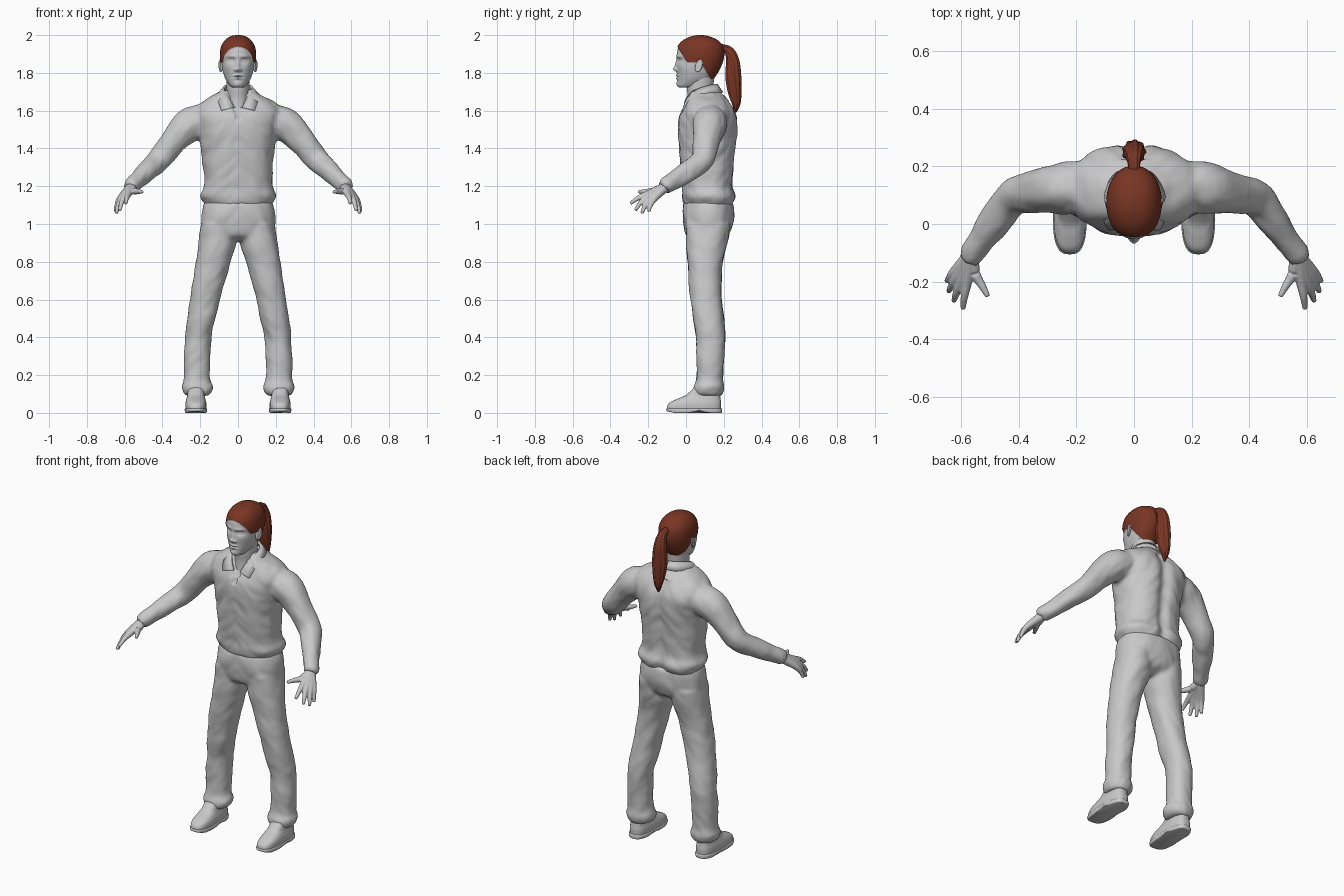
import bpy, bmesh, math
from mathutils import Vector, noise

cube = bpy.data.objects.get("Cube")
if cube:
    bpy.data.objects.remove(cube)


def material(name, rgb):
    m = bpy.data.materials.new(name)
    m.use_nodes = True
    m.diffuse_color = (*rgb, 1)
    node = m.node_tree.nodes["Principled BSDF"]
    node.inputs["Base Color"].default_value = (*rgb, 1)
    node.inputs["Roughness"].default_value = .7
    return m


GREY = material("plain grey", (.58, .58, .58))
HAIR = material("auburn hair", (.19, .036, .017))


def spline(keys, steps):
    """Smooth curve through rows of numbers."""
    rows = [keys[0], *keys, keys[-1]]
    out = []
    for i in range(len(keys) - 1):
        for s in range(steps):
            t = s / steps
            out.append([b + t * (c - a + t * (2*a - 5*b + 4*c - d + t * (3*b - a - 3*c + d))) / 2
                        for a, b, c, d in zip(*rows[i:i + 4])])
    return out + [list(keys[-1])]


def skin(bm, rings):
    """Bridge rings of points and cap both ends."""
    loops = [[bm.verts.new(p) for p in ring] for ring in rings]
    n = len(loops[0])
    for a, b in zip(loops, loops[1:]):
        for i in range(n):
            j = (i + 1) % n
            bm.faces.new((a[i], a[j], b[j], b[i]))
    bm.faces.new(loops[0][::-1])
    bm.faces.new(loops[-1])


def stack(bm, keys, steps=6, segs=48, power=2.0, x=0):
    """Level sections: height, half width, front y, back y, x shift."""
    rings = []
    for z, rx, front, back, *shift in spline(keys, steps):
        cx = x + (shift[0] if shift else 0)
        ring = []
        for i in range(segs):
            a = math.tau * i / segs
            c, s = math.cos(a), math.sin(a)
            px = math.copysign(abs(c) ** (2 / power), c) * rx
            py = math.copysign(abs(s) ** (2 / power), s) * (back - front) / 2
            ring.append((cx + px, (front + back) / 2 + py, z))
        rings.append(ring)
    skin(bm, rings)


def tube(bm, keys, steps=6, segs=20, ridge=0):
    """Round sections along a path: x, y, z, radius."""
    path = spline(keys, steps)
    pts = [Vector(p[:3]) for p in path]
    rings = []
    for i, p in enumerate(pts):
        d = (pts[min(i + 1, len(pts) - 1)] - pts[max(i - 1, 0)]).normalized()
        side = Vector((1, 0, 0)) if abs(d.x) < .3 else Vector((0, 1, 0))
        u = d.cross(side).normalized()
        v = d.cross(u)
        ring = []
        for k in range(segs):
            a = math.tau * k / segs
            r = path[i][3] * (1 + ridge * math.sin(9 * a + i * .1))
            ring.append(p + (u * math.cos(a) + v * math.sin(a)) * r)
        rings.append(ring)
    skin(bm, rings)


def finish(bm, name, mats=(GREY,), voxel=0, smooth=4, folds=0, mirror=False):
    """Make the object, blend its volumes, then add soft cloth folds."""
    bmesh.ops.recalc_face_normals(bm, faces=bm.faces)
    me = bpy.data.meshes.new(name)
    for m in mats:
        me.materials.append(m)
    bm.to_mesh(me)
    bm.free()
    ob = bpy.data.objects.new(name, me)
    bpy.context.collection.objects.link(ob)
    if mirror:
        ob.modifiers.new("Mirror", "MIRROR").use_mirror_merge = False
    if voxel:
        rm = ob.modifiers.new("Blend", "REMESH")
        rm.mode, rm.voxel_size = "VOXEL", voxel
        sm = ob.modifiers.new("Soften", "SMOOTH")
        sm.iterations, sm.factor = smooth, .5
        bpy.context.view_layer.update()
        dg = bpy.context.evaluated_depsgraph_get()
        ob.data = bpy.data.meshes.new_from_object(ob.evaluated_get(dg))
        ob.data.name = name
        ob.modifiers.clear()
        if not ob.data.materials:
            ob.data.materials.append(mats[0])
    if folds:
        normals = [v.normal.copy() for v in ob.data.vertices]
        for v, n in zip(ob.data.vertices, normals):
            q = Vector((v.co.x * 9, v.co.y * 9, v.co.z * 11 + abs(v.co.x) * 10))
            v.co += n * folds * (noise.noise(q) + .5 * noise.noise(q * 2.1))
    ob.data.polygons.foreach_set("use_smooth", [True] * len(ob.data.polygons))
    return ob


# Shirt: torso and both sleeves blended together
bm = bmesh.new()
stack(bm, [(1.09, .17, .01, .24), (1.11, .18, -.01, .255), (1.15, .2, -.02, .265),
           (1.2, .182, -.02, .25), (1.3, .185, -.03, .255), (1.4, .195, -.038, .265),
           (1.5, .205, -.043, .275), (1.57, .225, -.033, .27), (1.62, .22, -.012, .245),
           (1.66, .17, .003, .215), (1.69, .11, .015, .185), (1.71, .07, .02, .16)], power=2.4)
for side in (1, -1):
    tube(bm, [(side * x, y, z, r) for x, y, z, r in [
        (.14, .125, 1.55, .09), (.25, .125, 1.525, .09), (.34, .11, 1.44, .073),
        (.42, .088, 1.34, .062), (.485, .01, 1.28, .056), (.54, -.07, 1.225, .047),
        (.56, -.1, 1.205, .045), (.57, -.12, 1.19, .038)]], segs=28)
shirt = finish(bm, "shirt", voxel=.011, smooth=5, folds=.007)
for v in shirt.data.vertices:      # groove down the spine and the throat slit
    x, y, z = v.co
    if y > .15 and z < 1.65:
        v.co.y -= .02 * math.exp(-(x / .035) ** 2)
    elif y < .05 and 1.54 < z < 1.72 and abs(x) < (z - 1.54) * .35:
        v.co.y += .022

# Trousers: hips and both legs
bm = bmesh.new()
stack(bm, [(.91, .05, .04, .16), (.94, .14, 0, .22), (1, .192, -.015, .247),
           (1.06, .193, -.018, .255), (1.12, .18, -.01, .25)], power=2.3)
for side in (1, -1):
    stack(bm, [(z, (o - i) / 2, f, b, side * (o + i) / 2) for z, i, o, f, b in [
        (.09, .16, .28, .05, .187), (.11, .14, .29, .04, .197), (.14, .133, .3, .04, .202),
        (.18, .147, .288, .055, .195), (.3, .146, .285, .055, .202), (.4, .14, .28, .055, .21),
        (.5, .118, .268, .035, .2), (.6, .095, .255, .025, .19), (.7, .068, .24, .015, .188),
        (.8, .04, .225, .008, .195), (.9, .01, .21, 0, .22), (1, .02, .195, 0, .235)]],
        power=2.15)
finish(bm, "trousers", voxel=.011, smooth=5, folds=.005)

# Shoes: upper, welted sole and raised arch
bm = bmesh.new()
stack(bm, [(.015, .054, -.1, .185), (.035, .056, -.1, .186), (.055, .055, -.085, .186),
           (.075, .05, -.045, .183), (.095, .046, 0, .18), (.14, .044, .05, .17)],
      power=2.8, x=.223)
finish(bm, "shoe_uppers", mirror=True)
bm = bmesh.new()
stack(bm, [(0, .054, -.1, .188), (.004, .058, -.104, .191), (.02, .059, -.105, .191),
           (.024, .055, -.1, .187)], steps=3, segs=80, power=2.9, x=.223)
for v in bm.verts:
    if v.co.z < .012:
        v.co.z += .012 * math.exp(-((v.co.y - .07) / .03) ** 2) + max(0, -.06 - v.co.y) * .2
finish(bm, "shoe_soles", mirror=True)

# Hands: thumb and four fingers fanning out from the wrist
bm = bmesh.new()
wrist = (.567, -.11, 1.195, .027)
for knuckle, joint, tip in [
        ((.58, -.2, 1.16), (.589, -.252, 1.138), (.594, -.295, 1.108)),
        ((.598, -.195, 1.15), (.616, -.238, 1.115), (.626, -.268, 1.072)),
        ((.613, -.182, 1.142), (.633, -.214, 1.102), (.644, -.234, 1.056)),
        ((.622, -.165, 1.137), (.64, -.186, 1.103), (.65, -.198, 1.066)),
        ((.55, -.175, 1.175), (.526, -.217, 1.172), (.507, -.252, 1.17))]:
    tube(bm, [wrist, (*knuckle, .0185), (*joint, .0135), (*tip, .009)], segs=12)
hand = finish(bm, "hands", voxel=.0045, smooth=3)
hand.modifiers.new("Mirror", "MIRROR").use_mirror_merge = False

# Neck
bm = bmesh.new()
stack(bm, [(1.56, .06, .0, .16), (1.66, .06, .01, .15), (1.72, .06, .005, .145),
           (1.78, .063, .01, .15)])
finish(bm, "neck")

# Head: skull sections, then the face shaped by soft bumps and hollows
bm = bmesh.new()
stack(bm, [(1.722, .02, -.03, .03), (1.73, .04, -.043, .075), (1.76, .062, -.045, .13),
           (1.79, .075, -.046, .155), (1.82, .083, -.048, .173), (1.86, .088, -.047, .19),
           (1.9, .09, -.048, .197), (1.94, .083, -.038, .19), (1.97, .064, -.01, .162),
           (1.988, .038, .03, .12), (1.994, .01, .06, .09)], steps=11, segs=128, power=2.1)
FACE = [  # |x|, z, spread x, spread z, push back
    (0, 1.838, .01, .03, -.011), (0, 1.82, .014, .011, -.013), (.014, 1.815, .008, .008, -.008),
    (.036, 1.866, .02, .012, .012), (.036, 1.865, .012, .007, -.006),
    (.035, 1.887, .03, .009, -.005), (0, 1.786, .022, .006, -.008),
    (0, 1.771, .018, .006, -.008), (0, 1.779, .026, .003, .006),
    (0, 1.742, .022, .014, -.006), (.055, 1.835, .02, .02, -.004)]
for v in bm.verts:
    if v.co.y < .03:
        v.co.y += sum(d * math.exp(-((abs(v.co.x) - x) / sx) ** 2 - ((v.co.z - z) / sz) ** 2)
                      for x, z, sx, sz, d in FACE)
# Hairline cuts: forehead, sideburn, nape
bmesh.ops.recalc_face_normals(bm, faces=bm.faces)
CUTS = [(Vector((0, -.045, 1.945)), Vector((0, .075, .045))),
        (Vector((0, 0, 1.858)), Vector((0, 0, 1))),
        (Vector((0, .078, 1.855)), Vector((0, .105, .065)))]
for co, no in CUTS:
    bmesh.ops.bisect_plane(bm, geom=bm.verts[:] + bm.edges[:] + bm.faces[:],
                           plane_co=co, plane_no=no)
hair_verts = set()
for f in bm.faces:
    brow, burn, nape = [(f.calc_center_median() - co).dot(no) > 0 for co, no in CUTS]
    if brow and (burn or nape):
        f.material_index = 1
        hair_verts.update(f.verts)
bm.normal_update()
for v, n in [(v, v.normal.copy()) for v in hair_verts]:
    v.co += n * .006
finish(bm, "head", (GREY, HAIR))

# Ears
bm = bmesh.new()
bmesh.ops.create_uvsphere(bm, u_segments=20, v_segments=14, radius=1)
for v in bm.verts:
    x, y, z = v.co
    dish = .5 if x > .3 and y * y + z * z < .5 else 1
    v.co = (.092 + .011 * x * dish + .006 * y, .068 + y * .02 + z * .005,
            1.838 + z * .034 + y * .004)
finish(bm, "ears", mirror=True)

# Ponytail with strand ridges
bm = bmesh.new()
tube(bm, [(0, .165, 1.925, .027), (0, .2, 1.93, .02), (0, .232, 1.91, .026),
          (0, .248, 1.86, .034), (0, .25, 1.79, .04), (0, .256, 1.71, .036),
          (0, .265, 1.64, .023), (0, .262, 1.59, .005)], steps=8, segs=72, ridge=.07)
finish(bm, "ponytail", (HAIR,))

# Collar: folded band, open at the throat with pointed tips
bm = bmesh.new()
fold = spline([(.022, -.008, 1.615), (.046, .005, 1.665), (.07, .05, 1.705),
               (.07, .105, 1.727), (.04, .15, 1.737), (0, .163, 1.737)], 6)
edge = spline([(.088, -.018, 1.6), (.1, .005, 1.635), (.108, .05, 1.67),
               (.1, .115, 1.69), (.06, .175, 1.695), (0, .192, 1.695)], 6)
rows = [[bm.verts.new(p) for p in row] for row in (fold, edge)]
for i in range(len(fold) - 1):
    bm.faces.new((rows[0][i], rows[0][i + 1], rows[1][i + 1], rows[1][i]))
collar = finish(bm, "collar", mirror=True)
solid = collar.modifiers.new("Thickness", "SOLIDIFY")
solid.thickness, solid.offset = .012, 0

# Keep crisp edges where shells meet
for ob in bpy.context.collection.objects:
    ob.select_set(ob.name in ("collar", "shoe_soles", "shoe_uppers"))
    if ob.select_get():
        bpy.context.view_layer.objects.active = ob
bpy.ops.object.shade_smooth_by_angle(angle=math.radians(45))
